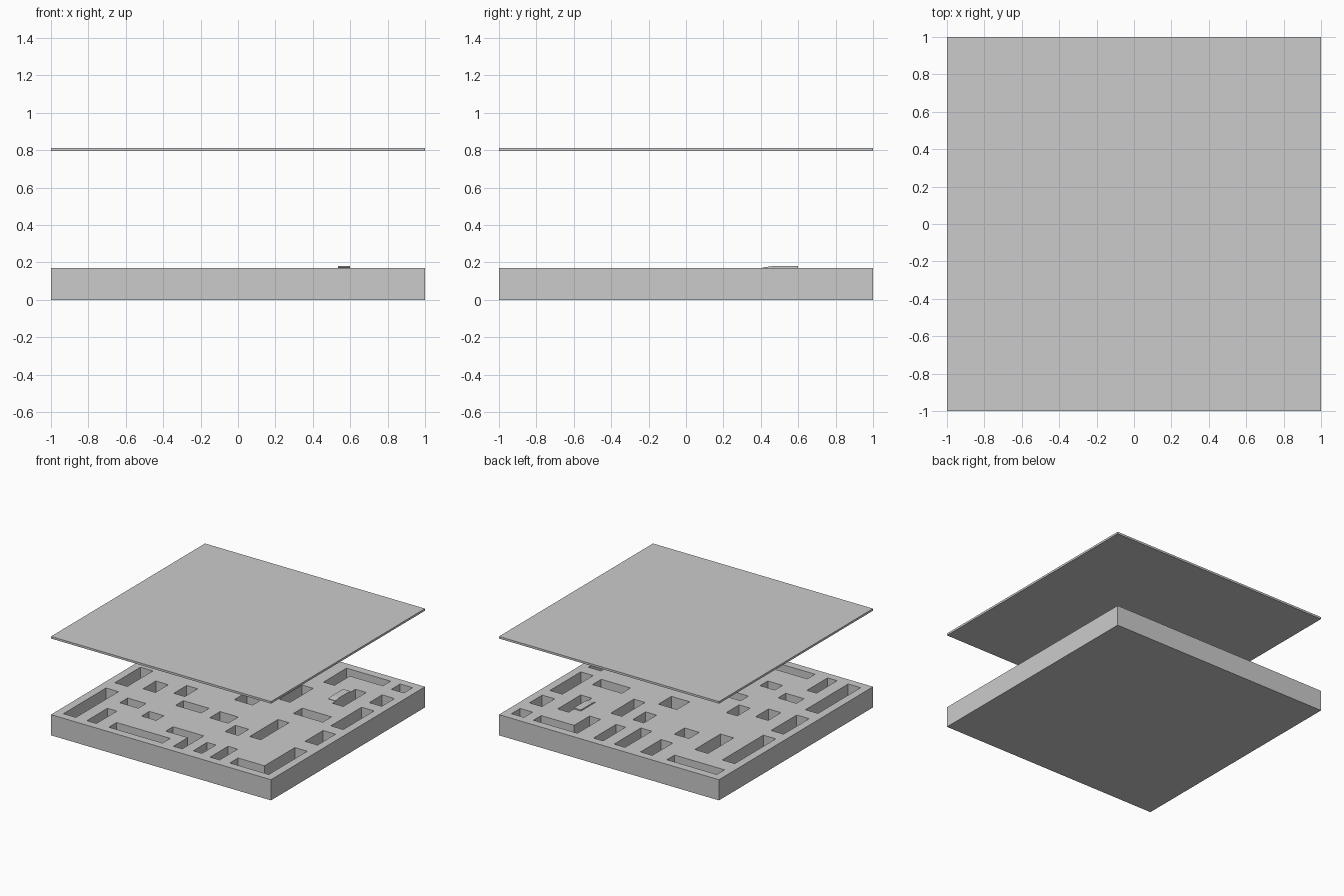
import bpy, bmesh, math

if "Cube" in bpy.data.objects:
    bpy.data.objects.remove(bpy.data.objects["Cube"])

TOP, FLOOR, U = 0.17, 0.02, 2 / 30   # slab top, pocket floor, layout unit

# Outer ring of pockets: (x0, y0, x1, y1) in layout units from the front left corner
OUTER = [(1, 1, 2.7, 9.3), (4.2, 1, 5.5, 5), (7.2, 1, 14.5, 2.5), (13, 3.8, 17.2, 5.2),
         (16, 1, 17.2, 5.2), (18.5, 1.3, 19.7, 4), (21, 1, 22.3, 4.5), (23.7, 1, 29, 2.6),
         (27.3, 1, 29, 8.5), (27.3, 10.5, 29, 14), (27.3, 15.5, 29, 21.5), (27.3, 23, 29, 25.5),
         (27.3, 27.3, 29, 29), (20, 27.5, 26, 29), (20, 24.5, 21.5, 29), (16.5, 24.6, 17.8, 29),
         (13.5, 23.8, 15, 29), (9.8, 25, 11.4, 29), (1, 27.5, 7.8, 29), (1, 17.5, 2.7, 25.5)]
# Inner pockets
INNER = [(1, 11, 2.7, 16), (4.5, 7, 7, 8.5), (4.5, 11.5, 6.2, 14), (8.5, 5.5, 10.5, 7),
         (8, 12.5, 9.5, 15), (10, 10, 13.5, 11.5), (15, 9.5, 17.5, 11.5), (18.5, 7.5, 20.3, 9.5),
         (21.5, 8, 23, 13.5), (22, 15.8, 26, 17.5), (24, 20.5, 25.5, 25), (18.5, 18, 20, 22.5),
         (14.5, 15, 17, 17.5), (15.5, 20, 17, 22.5), (9, 21, 11, 23), (5, 20, 6.8, 25)]


def finish(name, bm):
    bmesh.ops.remove_doubles(bm, verts=bm.verts, dist=1e-5)
    bmesh.ops.recalc_face_normals(bm, faces=bm.faces)
    bmesh.ops.dissolve_limit(bm, angle_limit=math.radians(1), verts=bm.verts, edges=bm.edges)
    me = bpy.data.meshes.new(name)
    bm.to_mesh(me)
    bm.free()
    ob = bpy.data.objects.new(name, me)
    bpy.context.collection.objects.link(ob)
    return ob


def prism(name, profile, axis_range):
    """Extrude a (y, z) profile along x."""
    bm = bmesh.new()
    x0, x1 = axis_range
    face = bm.faces.new([bm.verts.new((x0, y, z)) for y, z in profile])
    new = bmesh.ops.extrude_face_region(bm, geom=[face])["geom"]
    bmesh.ops.translate(bm, vec=(x1 - x0, 0, 0),
                        verts=[g for g in new if isinstance(g, bmesh.types.BMVert)])
    return finish(name, bm)


# Slab with sunken pockets, made as a stepped height grid
rects = [tuple(c * U - 1 for c in r) for r in OUTER + INNER]
xs = sorted({-1.0, 1.0} | {round(v, 5) for r in rects for v in (r[0], r[2])})
ys = sorted({-1.0, 1.0} | {round(v, 5) for r in rects for v in (r[1], r[3])})


def height(i, j):
    if not (0 <= i < len(xs) - 1 and 0 <= j < len(ys) - 1):
        return 0.0
    x, y = (xs[i] + xs[i + 1]) / 2, (ys[j] + ys[j + 1]) / 2
    return FLOOR if any(a < x < c and b < y < d for a, b, c, d in rects) else TOP


bm = bmesh.new()


def quad(*pts):
    bm.faces.new([bm.verts.new(p) for p in pts])


for i in range(len(xs) - 1):
    for j in range(len(ys) - 1):
        x0, x1, y0, y1, h = xs[i], xs[i + 1], ys[j], ys[j + 1], height(i, j)
        for z in (h, 0):
            quad((x0, y0, z), (x1, y0, z), (x1, y1, z), (x0, y1, z))
        for n, (ax, ay), (bx, by) in ((height(i - 1, j), (x0, y0), (x0, y1)),
                                      (height(i + 1, j), (x1, y0), (x1, y1)),
                                      (height(i, j - 1), (x0, y0), (x1, y0)),
                                      (height(i, j + 1), (x0, y1), (x1, y1))):
            if h > n:
                quad((ax, ay, n), (bx, by, n), (bx, by, h), (ax, ay, h))
finish("pocket_slab", bm)

# Small raised strip with a sloped front end
prism("raised_strip", [(0.41, TOP - 0.01), (0.41, TOP + 0.003), (0.46, 0.18),
                       (0.6, 0.18), (0.6, TOP - 0.01)], (0.535, 0.6))

# Thin floating cover plate
prism("cover_plate", [(-1, 0.795), (1, 0.795), (1, 0.812), (-1, 0.812)], (-1, 1))
